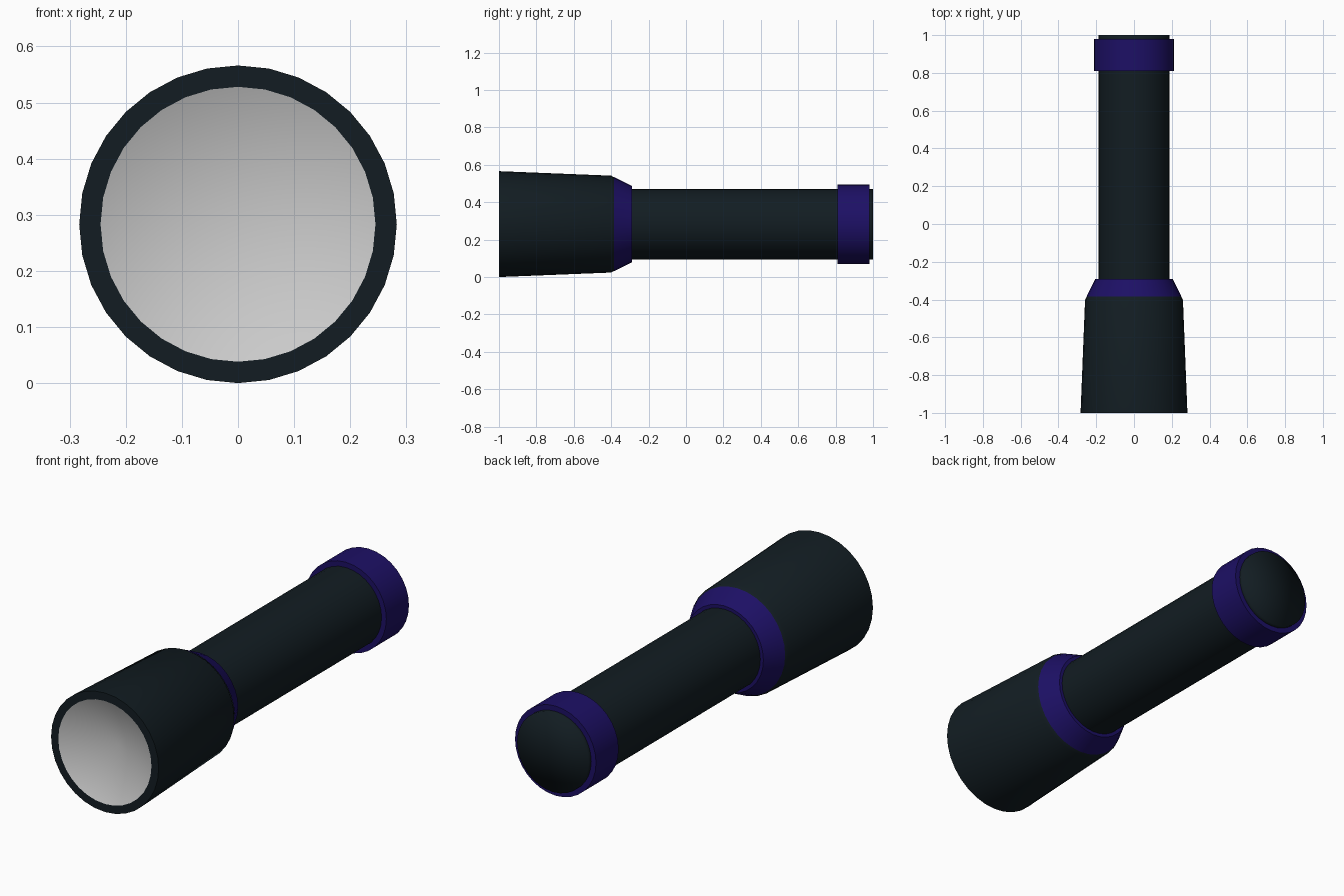
import bpy, math

if "Cube" in bpy.data.objects:
    bpy.data.objects.remove(bpy.data.objects["Cube"])

SIDES = 32
AXIS_Z = 0.283


def material(name, rgb):
    m = bpy.data.materials.new(name)
    m.diffuse_color = (*rgb, 1.0)
    m.use_nodes = True
    m.node_tree.nodes["Principled BSDF"].inputs["Base Color"].default_value = m.diffuse_color
    return m


def lathe(name, profile, mat=None, angle=30):
    """Revolve (y, radius) points about the torch axis, walking front to back."""
    verts, rings, faces = [], [], []
    for y, r in profile:
        start = len(verts)
        count = SIDES if r > 0 else 1
        for k in range(count):
            t = 2 * math.pi * k / SIDES
            verts.append((r * math.sin(t), y, AXIS_Z + r * math.cos(t)))
        rings.append([start + k % count for k in range(SIDES)])
    for a, b in zip(rings, rings[1:]):
        for k in range(SIDES):
            n = (k + 1) % SIDES
            quad = [a[k], a[n], b[n], b[k]]
            faces.append(list(dict.fromkeys(quad)))
    mesh = bpy.data.meshes.new(name)
    mesh.from_pydata(verts, [], faces)
    obj = bpy.data.objects.new(name, mesh)
    bpy.context.collection.objects.link(obj)
    if mat:
        mesh.materials.append(mat)
    bpy.ops.object.select_all(action='DESELECT')
    obj.select_set(True)
    bpy.context.view_layer.objects.active = obj
    bpy.ops.object.shade_smooth_by_angle(angle=math.radians(angle))
    return obj


dark = material("dark_casing", (0.006, 0.012, 0.016))
purple = material("purple_trim", (0.012, 0.005, 0.13))

# Reflector dish set into the front rim
lathe("reflector", [(-0.90, 0), (-1.0, 0.245)], angle=180)

# Flared head with flat rim and small rear chamfer
lathe("head", [(-1.0, 0.245), (-1.0, 0.283), (-0.40, 0.259), (-0.385, 0.25)], dark)

# Tapered collar behind the head
lathe("neck_collar", [(-0.385, 0.252), (-0.29, 0.204), (-0.29, 0.187)], purple)

# Handle tube and its softly shaded end
lathe("handle", [(-0.30, 0.188), (0.98, 0.188)], dark)
lathe("tail_end", [(0.98, 0.188), (1.0, 0.188), (1.0, 0)], dark, angle=180)

# Grip ring at the tail
lathe("tail_ring", [(0.81, 0.187), (0.81, 0.213), (0.98, 0.213), (0.98, 0.187)], purple)
